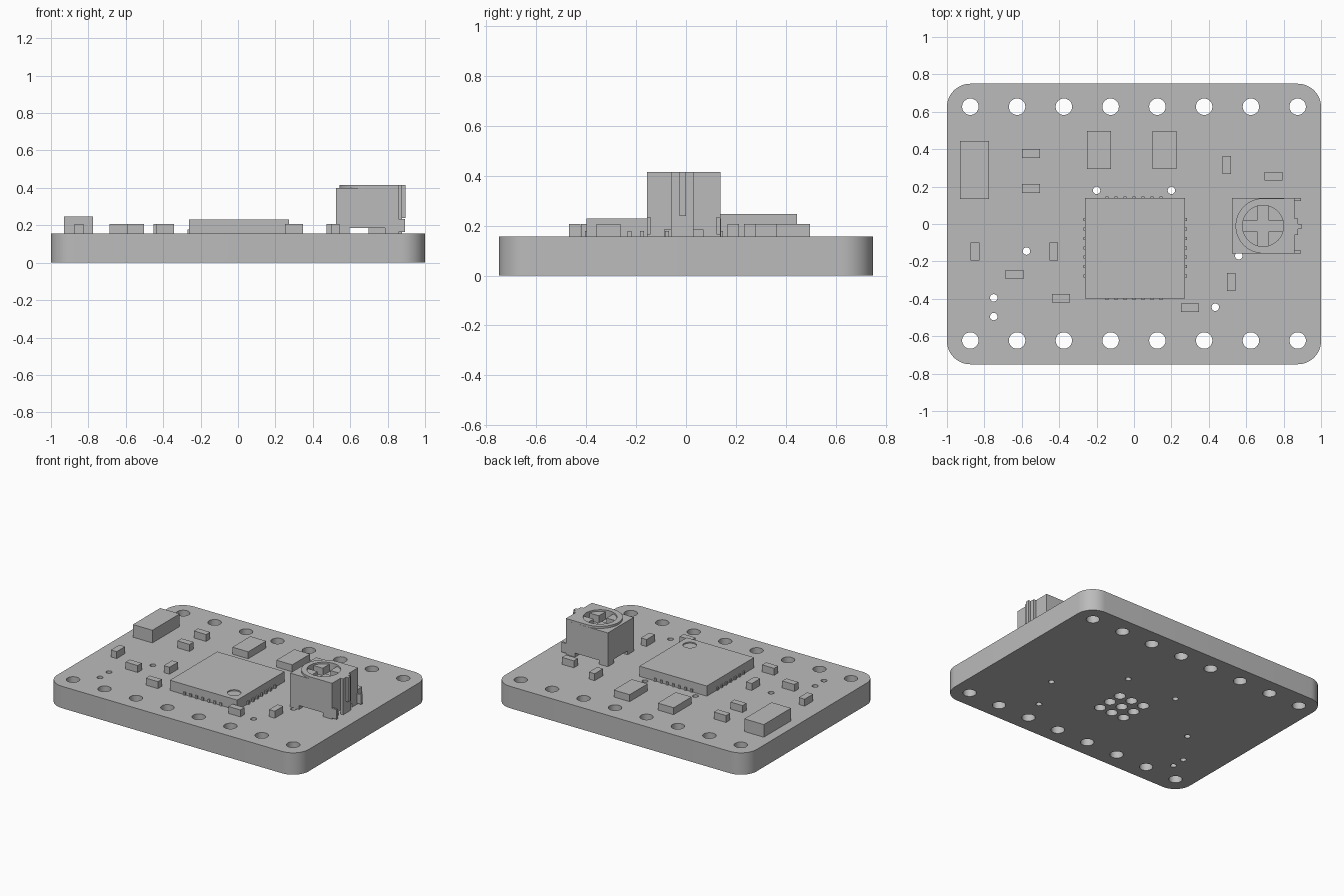
import bpy, bmesh, math
from mathutils import Matrix

if "Cube" in bpy.data.objects:
    bpy.data.objects.remove(bpy.data.objects["Cube"])

grey = bpy.data.materials.new("plain grey")
grey.use_nodes = True
COLOUR = (0.5, 0.5, 0.5, 1)
grey.diffuse_color = COLOUR
grey.node_tree.nodes["Principled BSDF"].inputs["Base Color"].default_value = COLOUR

TOP = 0.157  # upper face of the board


def finish(name, bm):
    bmesh.ops.recalc_face_normals(bm, faces=bm.faces[:])
    mesh = bpy.data.meshes.new(name)
    bm.to_mesh(mesh)
    bm.free()
    mesh.materials.append(grey)
    obj = bpy.data.objects.new(name, mesh)
    bpy.context.collection.objects.link(obj)
    return obj


def add_box(bm, x0, x1, y0, y1, z0, z1):
    place = Matrix.Translation(((x0 + x1) / 2, (y0 + y1) / 2, (z0 + z1) / 2))
    size = Matrix.Diagonal((x1 - x0, y1 - y0, z1 - z0, 1))
    bmesh.ops.create_cube(bm, size=1, matrix=place @ size)


def add_cylinder(bm, x, y, r, z0, z1, sides=32):
    bmesh.ops.create_cone(bm, cap_ends=True, segments=sides, radius1=r, radius2=r, depth=z1 - z0,
                          matrix=Matrix.Translation((x, y, (z0 + z1) / 2)))


def box(name, *bounds):
    bm = bmesh.new()
    add_box(bm, *bounds)
    return finish(name, bm)


def prism(name, outline, z0, z1):
    bm = bmesh.new()
    face = bm.faces.new([bm.verts.new((x, y, z0)) for x, y in outline])
    side = bmesh.ops.extrude_face_region(bm, geom=[face])
    verts = [v for v in side["geom"] if isinstance(v, bmesh.types.BMVert)]
    bmesh.ops.translate(bm, vec=(0, 0, z1 - z0), verts=verts)
    return finish(name, bm)


def arc(cx, cy, r, start, end, steps):
    angles = [math.radians(start + (end - start) * i / steps) for i in range(steps + 1)]
    return [(cx + r * math.cos(a), cy + r * math.sin(a)) for a in angles]


def cut(obj, cutter_bm):
    cutter = finish("cutter", cutter_bm)
    cutter.hide_render = True
    mod = obj.modifiers.new("cut", "BOOLEAN")
    mod.operation, mod.solver, mod.object = "DIFFERENCE", "EXACT", cutter
    bpy.context.view_layer.objects.active = obj
    bpy.ops.object.modifier_apply(modifier=mod.name)
    bpy.data.objects.remove(cutter)


def smooth(obj):
    bpy.ops.object.select_all(action="DESELECT")
    obj.select_set(True)
    bpy.context.view_layer.objects.active = obj
    bpy.ops.object.shade_smooth_by_angle(angle=math.radians(30))


# Rounded circuit board with pin holes, small vias and a thermal via grid
R = 0.125
corners = [(1, 1, 0), (-1, 1, 90), (-1, -1, 180), (1, -1, 270)]
outline = []
for sx, sy, a in corners:
    outline += arc(sx * (1 - R), sy * (0.75 - R), R, a, a + 90, 12)
board = prism("circuit_board", outline, 0, TOP)
holes = bmesh.new()
for i in range(8):
    for y in (-0.623, 0.627):
        add_cylinder(holes, -0.875 + 0.25 * i, y, 0.044, -0.1, 0.3)
for x, y in [(-0.2, 0.18), (0.2, 0.18), (-0.575, -0.145), (-0.75, -0.395),
             (-0.75, -0.495), (0.56, -0.17), (0.435, -0.445)]:
    add_cylinder(holes, x, y, 0.02, -0.1, 0.3, 20)
for i in (-1, 0, 1):
    for j in (-1, 0, 1):
        add_cylinder(holes, 0.1 * i, -0.125 + 0.1 * j, 0.0375, -0.1, 0.3, 24)
cut(board, holes)
smooth(board)

# Main chip with a pin-one dimple
chip = box("main_chip", -0.263, 0.272, -0.398, 0.14, TOP, 0.23)
dimple = bmesh.new()
add_cylinder(dimple, 0.19, -0.315, 0.045, 0.222, 0.3)
cut(chip, dimple)
smooth(chip)

# Chip contacts, seven on each side
pins = bmesh.new()
for i in range(-3, 4):
    x, y = 0.048 * i, -0.127 + 0.05 * i
    add_box(pins, x - 0.008, x + 0.008, -0.406, 0.148, TOP, 0.178)
    add_box(pins, -0.271, 0.284, y - 0.008, y + 0.008, TOP, 0.178)
finish("chip_contacts", pins)

# Small passive parts: lying along x, then along y
along_x = [(-0.55, 0.377), (-0.55, 0.19), (0.745, 0.255), (-0.64, -0.27), (-0.39, -0.398), (0.3, -0.447)]
along_y = [(0.495, 0.315), (-0.85, -0.148), (-0.43, -0.148), (0.52, -0.31)]
for spots, a, b in ((along_x, 0.048, 0.023), (along_y, 0.023, 0.048)):
    for x, y in spots:
        box("small_passive", x - a, x + a, y - b, y + b, TOP, 0.207)

# Larger rectangular parts
for x in (-0.187, 0.163):
    box("capacitor", x - 0.063, x + 0.063, 0.293, 0.497, TOP, 0.207)
box("large_component", -0.93, -0.775, 0.135, 0.445, TOP, 0.248)

# Trimmer body: notched base, D-shaped raised top, recessed rotor
X0, X1, Y0, Y1 = 0.525, 0.858, -0.157, 0.138
CX, CY = 0.69, -0.01
body = box("trimmer_body", X0, X1, Y0, Y1, 0.185, 0.4)
well = bmesh.new()
add_cylinder(well, CX, CY, 0.11, 0.3, 0.5, 48)
cut(body, well)
smooth(body)
cap = prism("trimmer_top", arc(CX, CY, 0.147, 90, 270, 32) + [(X1, Y0), (X1, Y1)], 0.4, 0.415)
well = bmesh.new()
add_cylinder(well, CX, CY, 0.11, 0.3, 0.5, 48)
cut(cap, well)
smooth(cap)

# Rotor with a cross slot
bm = bmesh.new()
add_cylinder(bm, CX, CY, 0.11, 0.29, 0.403, 48)
rotor = finish("trimmer_rotor", bm)
for a, b in ((0.2, 0.03), (0.03, 0.2)):
    slot = bmesh.new()
    add_box(slot, CX - a, CX + a, CY - b, CY + b, 0.35, 0.5)
    cut(rotor, slot)
smooth(rotor)

# Trimmer feet, side tabs and central rib
for y0, y1 in ((Y0, Y0 + 0.07), (Y1 - 0.07, Y1)):
    box("trimmer_foot", X0, 0.595, y0, y1, TOP, 0.185)
    box("trimmer_foot", 0.785, X1, y0, y1, TOP, 0.185)
for y0, y1 in ((Y0, Y0 + 0.015), (Y1 - 0.015, Y1)):
    box("trimmer_side_tab", X1, 0.893, y0, y1, 0.165, 0.235)
box("trimmer_rib", X1, 0.878, -0.06, 0.03, TOP, 0.415)
box("trimmer_rib_ridge", 0.878, 0.895, -0.027, 0, 0.24, 0.415)
